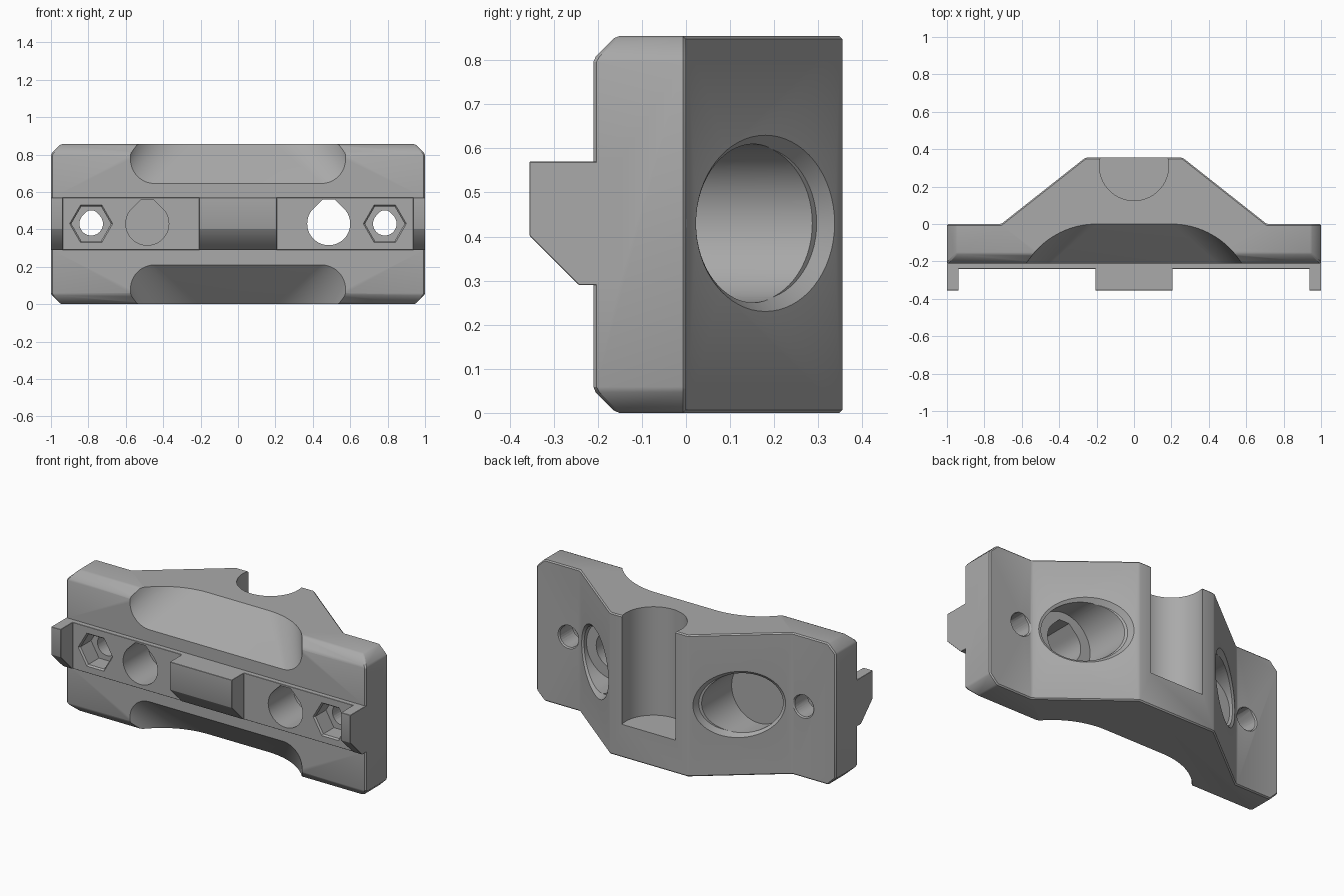
import bpy, bmesh, math
from mathutils import Matrix, Vector

if "Cube" in bpy.data.objects:
    bpy.data.objects.remove(bpy.data.objects["Cube"])

grey = bpy.data.materials.new("mid grey")
grey.diffuse_color = (0.4, 0.4, 0.4, 1)
grey.use_nodes = True
grey.node_tree.nodes["Principled BSDF"].inputs["Base Color"].default_value = grey.diffuse_color


def finish(name, bm):
    bmesh.ops.recalc_face_normals(bm, faces=bm.faces[:])
    me = bpy.data.meshes.new(name)
    bm.to_mesh(me)
    bm.free()
    me.materials.append(grey)
    ob = bpy.data.objects.new(name, me)
    bpy.context.collection.objects.link(ob)
    return ob


def prism(points, vec):
    """Extrude a closed 3D outline along vec."""
    bm = bmesh.new()
    face = bm.faces.new([bm.verts.new(p) for p in points])
    new = bmesh.ops.extrude_face_region(bm, geom=[face])["geom"]
    bmesh.ops.translate(bm, vec=vec, verts=[v for v in new if isinstance(v, bmesh.types.BMVert)])
    return bm


def apply_mods(ob):
    bpy.context.view_layer.update()
    ev = ob.evaluated_get(bpy.context.evaluated_depsgraph_get())
    me = bpy.data.meshes.new_from_object(ev)
    ob.modifiers.clear()
    ob.data = me


def boolean(ob, other, op="DIFFERENCE"):
    m = ob.modifiers.new("cut", "BOOLEAN")
    m.object, m.operation, m.solver = other, op, "EXACT"
    apply_mods(ob)
    bpy.data.objects.remove(other)


def soften(ob, width):
    m = ob.modifiers.new("bevel", "BEVEL")
    m.width, m.segments, m.limit_method = width, 1, "ANGLE"
    apply_mods(ob)


def box(x0, x1, y0, y1, z0, z1):
    return prism([(x0, y0, z0), (x1, y0, z0), (x1, y1, z0), (x0, y1, z0)], (0, 0, z1 - z0))


def bore(x, z, r, y0, y1, sides=48, tear=False):
    """Cutter along y, optionally with a clipped peak on top."""
    pts = []
    for i in range(sides):
        a = math.tau * i / sides
        c, s = r * math.cos(a), r * math.sin(a)
        if tear and math.pi / 4 < a < 3 * math.pi / 4:
            s = min(r * math.sqrt(2) - abs(c), 1.12 * r)
        pts.append((x + c, y0, z + s))
    return finish("cutter", prism(pts, (0, y1 - y0, 0)))


def cone(r1, r2, depth, matrix, sides=48):
    bm = bmesh.new()
    bmesh.ops.create_cone(bm, cap_ends=True, segments=sides, radius1=r1, radius2=r2,
                          depth=depth, matrix=matrix)
    return finish("cutter", bm)


H, MID = 0.855, 0.43

# Main block: plan outline extruded upwards, end corners chamfered
half = [(1, -0.21), (1, 0), (0.71, 0), (0.26, 0.355)]
outline = [(x, y, 0) for x, y in half] + [(-x, y, 0) for x, y in reversed(half)]
bm = prism(outline, (0, 0, H))
ends = [e for e in bm.edges if all(abs(v.co.x) > 0.99 for v in e.verts)
        and abs(e.verts[0].co.z - e.verts[1].co.z) < 0.01]
bmesh.ops.bevel(bm, geom=ends, offset=0.052, segments=1, affect="EDGES")
body = finish("mounting_block", bm)
soften(body, 0.007)

# Scooped reliefs in the upper and lower front edges
N = 16
front, top = [], []
for i in range(N + 1):
    a = math.pi / 2 * i / N
    front.append((0.445 + 0.13 * math.cos(a), -0.21, 0.775 - 0.13 * math.sin(a)))
    b = math.radians(58.4) * (1 - i / N)
    top.append((0.2 + 0.44 * math.sin(b), -0.44 * (1 - math.cos(b)), H))
front.insert(0, (0.575, -0.21, H))
for low in (False, True):
    bm = bmesh.new()
    for s in (1, -1):
        for x, y, z in front + [(x, y - 0.1, z) for x, y, z in front] + \
                top + [(x, y, z + 0.1) for x, y, z in top]:
            bm.verts.new((s * x, y, H - z if low else z))
    bmesh.ops.remove_doubles(bm, verts=bm.verts[:], dist=1e-5)
    hull = bmesh.ops.convex_hull(bm, input=bm.verts[:])
    loose = {v for v in hull["geom_interior"] + hull["geom_unused"]
             if isinstance(v, bmesh.types.BMVert)}
    bmesh.ops.delete(bm, geom=list(loose), context="VERTS")
    boolean(body, finish("cutter", bm))

# Upright round channel in the back
pts = [(0.185 * math.cos(math.tau * i / 64), 0.31 + 0.185 * math.sin(math.tau * i / 64), 0.2)
       for i in range(64)]
boolean(body, finish("cutter", prism(pts, (0, 0, 1))))

# Front rail with centre and end tabs
side = [(-0.15, 0.57), (-0.355, 0.57), (-0.355, 0.402), (-0.243, 0.29), (-0.15, 0.29)]
rail = finish("front_rail", prism([(-1, y, z) for y, z in side], (2, 0, 0)))
for s in (1, -1):
    xs = sorted((s * 0.207, s * 0.937))
    boolean(rail, finish("cutter", box(*xs, -0.5, -0.24, 0.2, 0.7)))
soften(rail, 0.006)
boolean(body, rail, "UNION")

# Holes, mirrored left and right
for s in (1, -1):
    x = s * 0.485
    boolean(body, bore(x, MID, 0.18, 0.0, 0.6, 64))
    boolean(body, bore(x, MID, 0.115, -0.5, 0.1, 64, True))
    # countersunk rim on the sloped face
    n = Vector((s * 0.355, 0.45, 0)).normalized()
    t = Vector((n.y, -n.x, 0))
    rot = Matrix((t, n.cross(t), n)).transposed().to_4x4()
    centre = Vector((s * 0.482, 0.18, MID))
    m = Matrix.Translation(centre) @ rot @ Matrix.Diagonal((1.27, 1, 1, 1))
    boolean(body, cone(0.174, 0.226, 0.052, m, 64))
    # bolt hole with hexagonal nut pocket and bevelled mouths
    x = s * 0.785
    boolean(body, bore(x, MID, 0.063, -0.5, 0.3, 32, True))
    boolean(body, bore(x, MID, 0.106, -0.5, -0.13, 6))
    turn = Matrix.Rotation(math.pi / 2, 4, "X")
    spin = Matrix.Rotation(math.pi / 2, 4, "Z")
    boolean(body, cone(0.088, 0.142, 0.06, Matrix.Translation((x, -0.24, MID)) @ turn @ spin, 6))
    boolean(body, cone(0.08, 0.06, 0.02, Matrix.Translation((x, 0, MID)) @ turn.inverted() @
                       Matrix.Rotation(math.pi, 4, "X"), 32))

bpy.context.view_layer.objects.active = body
body.select_set(True)
bpy.ops.object.shade_smooth_by_angle(angle=math.radians(25))
